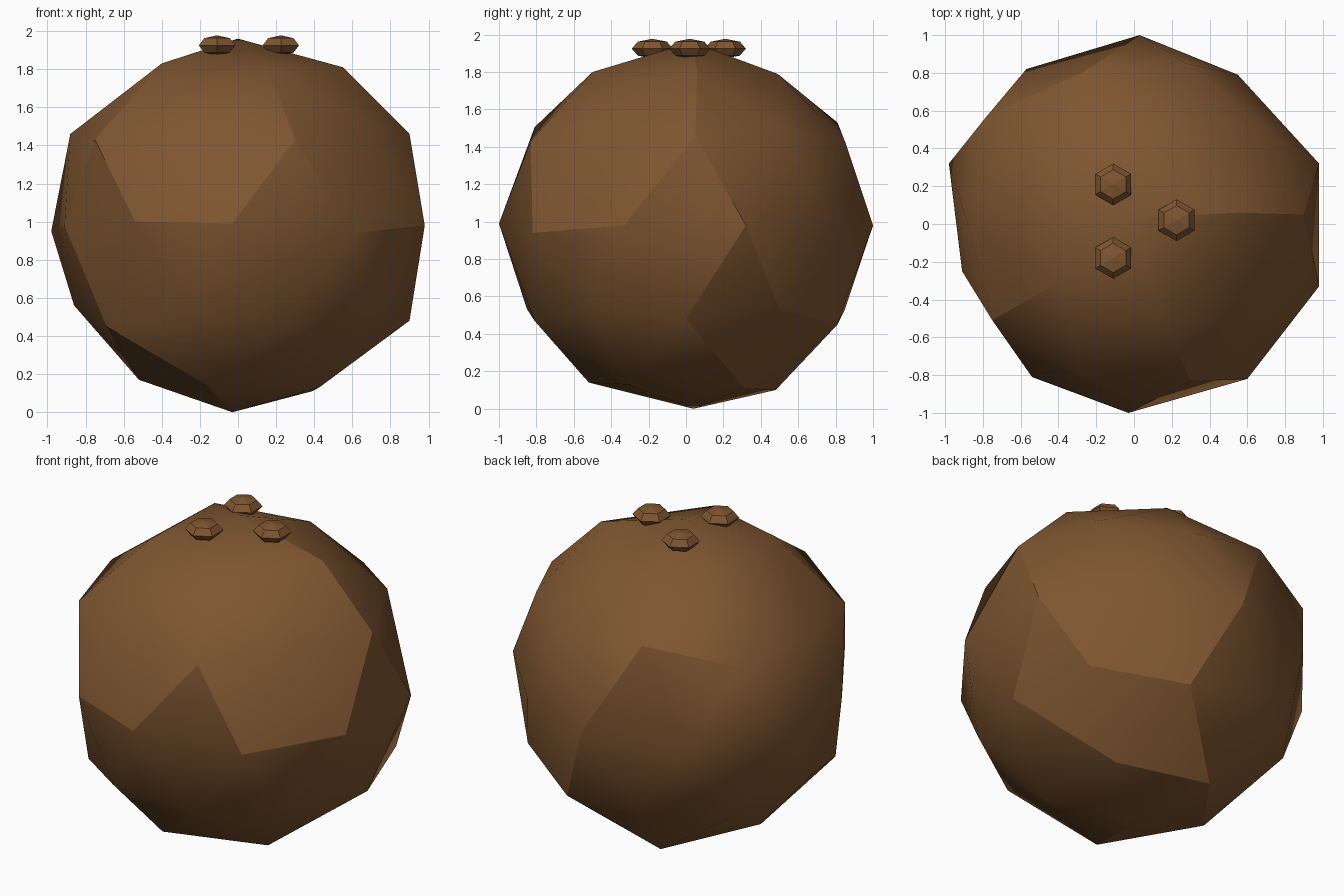
import bpy, bmesh
from mathutils import Vector, Matrix

default = bpy.data.objects.get("Cube")
if default:
    bpy.data.objects.remove(default)

CENTRE = 0.98

brown = bpy.data.materials.new("shell_brown")
brown.use_nodes = True
colour = (0.21, 0.092, 0.03, 1)
brown.diffuse_color = colour
bsdf = brown.node_tree.nodes["Principled BSDF"]
bsdf.inputs["Base Color"].default_value = colour
bsdf.inputs["Roughness"].default_value = 0.9


def make_object(name, bm, location):
    """Turn a bmesh into a brown object in the scene."""
    mesh = bpy.data.meshes.new(name)
    bm.to_mesh(mesh)
    bm.free()
    mesh.materials.append(brown)
    obj = bpy.data.objects.new(name, mesh)
    obj.location = location
    bpy.context.collection.objects.link(obj)
    return obj


# Corners of the rough shell, relative to its centre
corners = {
    "top": (0, .03, .98),
    "top_left": (.55, .06, .83),
    "top_front": (.16, -.5, .82),
    "top_front_right": (-.4, -.31, .85),
    "top_back_right": (-.38, .31, .85),
    "top_back": (.16, .49, .81),
    "upper_left": (.9, .05, .48),
    "upper_front": (.3, -.83, .45),
    "upper_front_right": (-.75, -.51, .45),
    "upper_right": (-.88, 0, .48),
    "upper_back_right": (-.78, .57, .46),
    "upper_back": (-.26, .81, .55),
    "mid_front": (-.03, -1, .01),
    "mid_front_left": (.6, -.82, -.04),
    "mid_left_front": (.98, -.33, 0),
    "mid_left_back": (.98, .32, 0),
    "mid_back_left": (.55, .79, 0),
    "mid_back": (.03, 1, 0),
    "mid_back_right": (-.57, .82, 0),
    "mid_right_back": (-.98, .32, -.03),
    "mid_right_front": (-.91, -.25, 0),
    "mid_front_right": (-.54, -.81, .02),
    "lower_left": (.9, 0, -.5),
    "lower_front": (.26, -.81, -.51),
    "lower_front_right": (-.69, -.5, -.53),
    "lower_right": (-.86, 0, -.42),
    "lower_back": (.26, .81, -.53),
    "lower_back_left": (.75, .5, -.45),
    "base_front": (-.16, -.52, -.84),
    "base_right": (-.52, 0, -.81),
    "base_back": (-.16, .48, -.88),
    "base_left": (.39, .31, -.87),
    "base": (-.03, .04, -.98),
}

# Creases that divide the smooth shell into facets
creases = [
    "mid_right_back mid_right_front upper_front_right mid_front_right "
    "mid_front upper_front mid_front_left mid_left_front upper_left top_left top",
    "upper_front top_front",
    "upper_front_right top_front_right",
    "upper_left mid_left_back lower_left base_left base_back",
    "mid_left_back lower_back_left lower_back",
    "upper_back_right upper_back mid_back lower_back base_back "
    "base_right lower_front_right mid_right_front",
    "lower_front_right base_front base",
]

# Round shell: a coarse sphere with its corners nudged and creases marked
bm = bmesh.new()
bmesh.ops.create_icosphere(bm, subdivisions=2, radius=1)
nearest = {}
for name, point in corners.items():
    direction = Vector(point).normalized()
    nearest[name] = max(bm.verts, key=lambda v: v.co.normalized().dot(direction))
for name, vert in nearest.items():
    vert.co = corners[name]
for face in bm.faces:
    face.smooth = True
for path in creases:
    names = path.split()
    for a, b in zip(names, names[1:]):
        edge = bm.edges.get((nearest[a], nearest[b]))
        if edge:
            edge.smooth = False
make_object("shell", bm, (0, 0, CENTRE))

# Three small six-sided knobs on top
knobs = {
    "knob_back": (-.11, .21),
    "knob_front": (-.11, -.18),
    "knob_left": (.225, .02),
}
for name, (x, y) in knobs.items():
    bm = bmesh.new()
    bmesh.ops.create_uvsphere(bm, u_segments=6, v_segments=4, radius=.11,
                              matrix=Matrix.Diagonal((1, 1, .48, 1)))
    make_object(name, bm, (x, y, 1.925))
